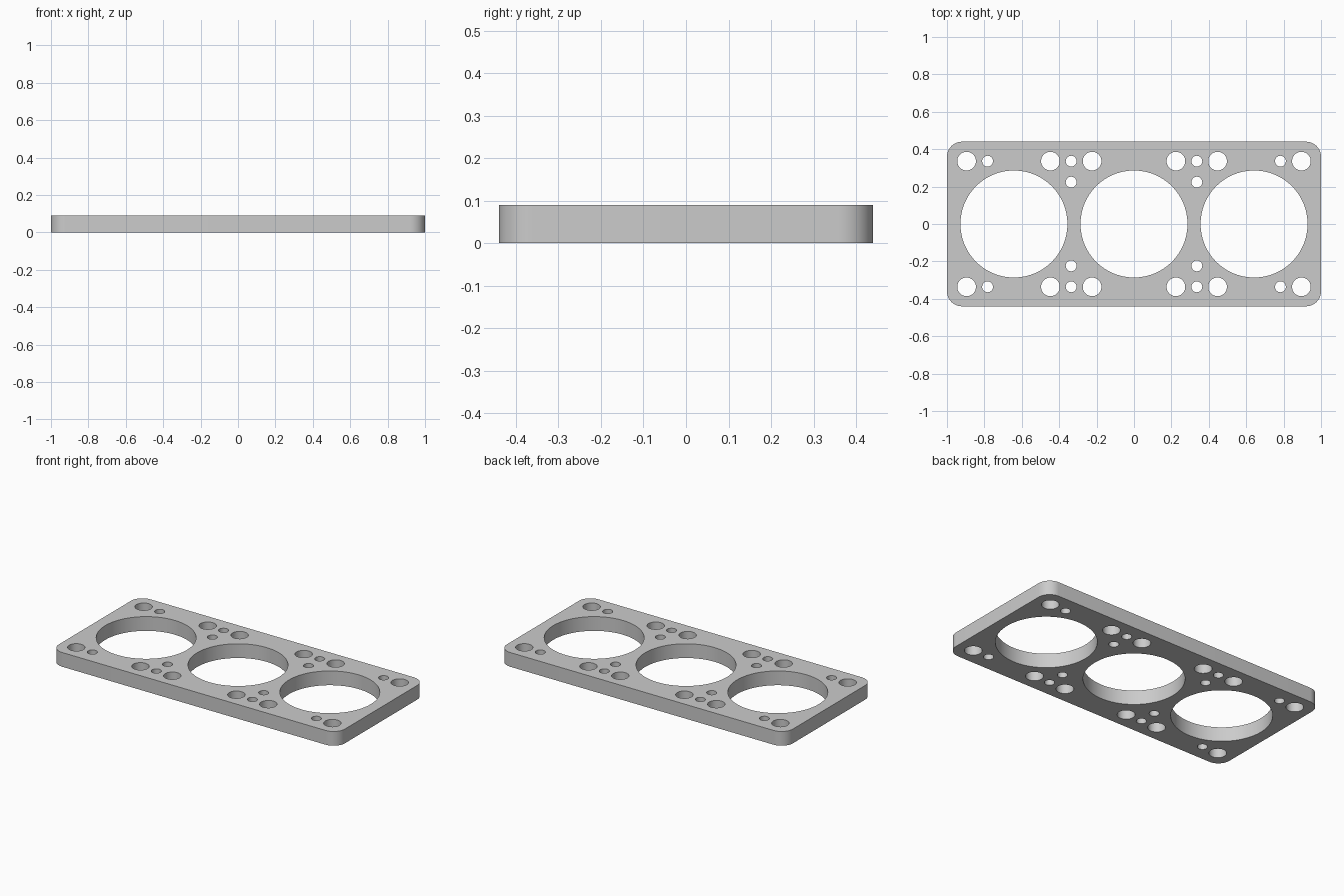
import bpy
import bmesh
from math import cos, sin, pi

cube = bpy.data.objects.get("Cube")
if cube:
    bpy.data.objects.remove(cube, do_unlink=True)

HALF_X, HALF_Y, THICK, CORNER = 1.0, 0.44, 0.09, 0.08

metal = bpy.data.materials.new("grey metal")
metal.use_nodes = True
GREY = (0.6, 0.6, 0.6, 1)
metal.diffuse_color = GREY
metal.node_tree.nodes["Principled BSDF"].inputs["Base Color"].default_value = GREY

# Filled flat outline, extruded to the plate thickness
curve = bpy.data.curves.new("gasket_plate", "CURVE")
curve.dimensions = "2D"
curve.fill_mode = "BOTH"
curve.extrude = THICK / 2


def add_loop(points):
    spline = curve.splines.new("POLY")
    spline.points.add(len(points) - 1)
    for p, (x, y) in zip(spline.points, points):
        p.co = (x, y, 0, 1)
    spline.use_cyclic_u = True


def arc(x, y, r, start, sweep, count):
    return [(x + r * cos(start + sweep * i / count),
             y + r * sin(start + sweep * i / count)) for i in range(count + 1)]


def add_hole(x, y, r, sides):
    add_loop(arc(x, y, r, 0, 2 * pi, sides)[:-1])


# Rounded outer edge
outline = []
for i, (sx, sy) in enumerate([(1, 1), (-1, 1), (-1, -1), (1, -1)]):
    outline += arc(sx * (HALF_X - CORNER), sy * (HALF_Y - CORNER),
                   CORNER, i * pi / 2, pi / 2, 12)
add_loop(outline)

# Cylinder bores
for x in (-0.642, 0, 0.642):
    add_hole(x, 0, 0.286, 96)

# Bolt holes and small fluid passages, mirrored in x and y
BOLT, PASSAGE = 0.05, 0.029
holes = [(0.895, 0.336, BOLT), (0.447, 0.336, BOLT), (0.224, 0.336, BOLT),
         (0.783, 0.336, PASSAGE), (0.336, 0.336, PASSAGE), (0.336, 0.224, PASSAGE)]
for x, y, r in holes:
    for sx in (-1, 1):
        for sy in (-1, 1):
            add_hole(sx * x, sy * y, r, 40)

# Turn the curve into a welded mesh resting on the ground
source = bpy.data.objects.new("gasket_curve", curve)
bpy.context.collection.objects.link(source)
bpy.context.view_layer.update()
graph = bpy.context.evaluated_depsgraph_get()
mesh = bpy.data.meshes.new_from_object(source.evaluated_get(graph))
bpy.data.objects.remove(source, do_unlink=True)

bm = bmesh.new()
bm.from_mesh(mesh)
bmesh.ops.remove_doubles(bm, verts=bm.verts, dist=0.0002)
bmesh.ops.translate(bm, verts=bm.verts, vec=(0, 0, THICK / 2))
bmesh.ops.recalc_face_normals(bm, faces=bm.faces)
bm.to_mesh(mesh)
bm.free()

mesh.materials.clear()
mesh.materials.append(metal)
plate = bpy.data.objects.new("gasket_plate", mesh)
bpy.context.collection.objects.link(plate)
bpy.context.view_layer.objects.active = plate
plate.select_set(True)
bpy.ops.object.shade_smooth_by_angle(angle=pi / 6)
